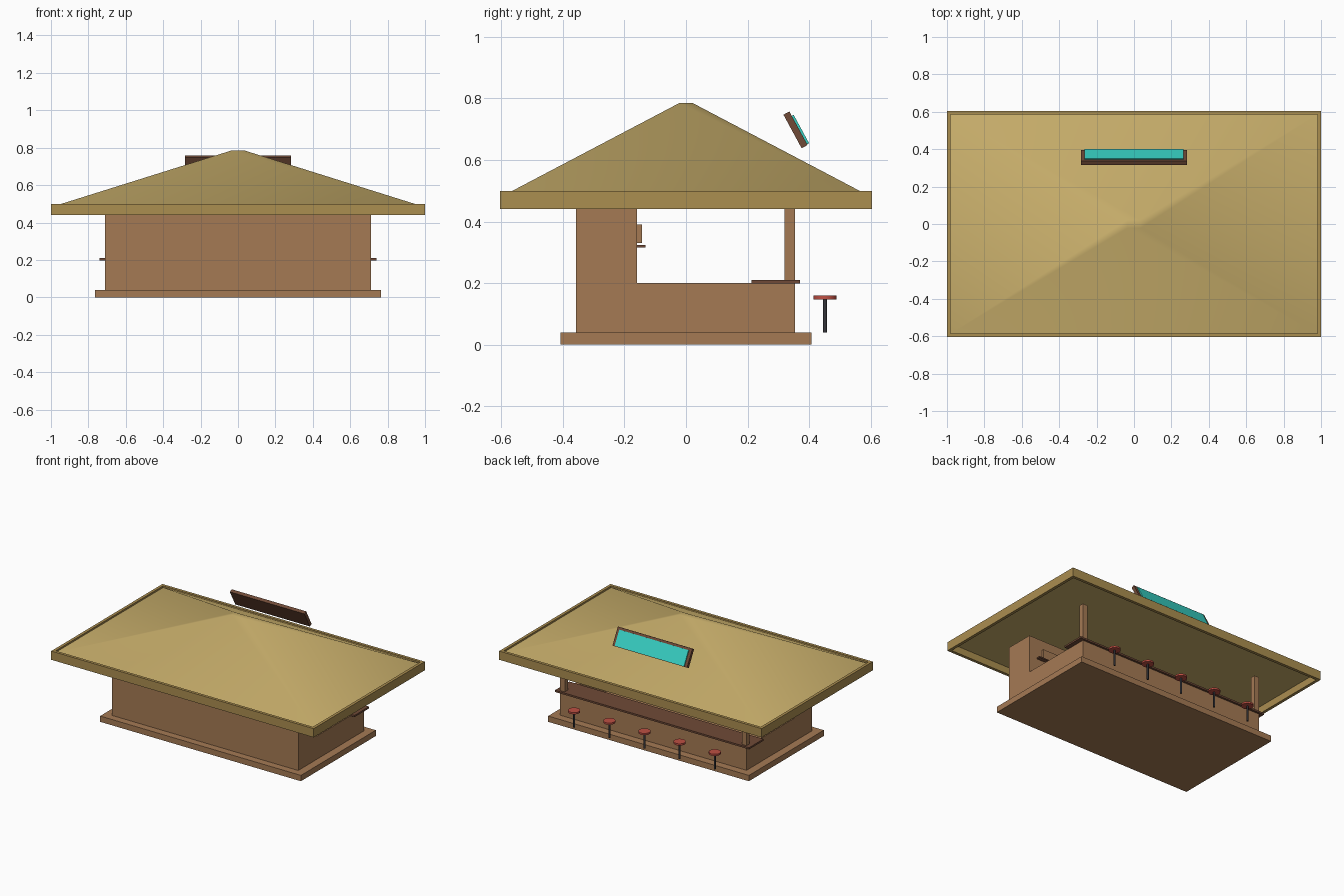
import bpy, bmesh, math
from mathutils import Vector, Matrix

cube = bpy.data.objects.get("Cube")
if cube:
    bpy.data.objects.remove(cube, do_unlink=True)


def material(name, hex_code):
    srgb = [int(hex_code[i:i + 2], 16) / 255 for i in (0, 2, 4)]
    col = [c / 12.92 if c < 0.04 else ((c + 0.055) / 1.055) ** 2.4 for c in srgb] + [1]
    m = bpy.data.materials.new(name)
    m.use_nodes = True
    m.diffuse_color = col
    bsdf = m.node_tree.nodes["Principled BSDF"]
    bsdf.inputs["Base Color"].default_value = col
    bsdf.inputs["Roughness"].default_value = 0.8
    return m


WOOD = material("warm wood", "a57a54")
DARK = material("dark wood", "704a37")
THATCH = material("thatch", "cab06c")
TRIM = material("thatch trim", "ab8e50")
RED = material("red seat", "be4f43")
METAL = material("dark metal", "35353a")
TEAL = material("turquoise", "38d2c6")


def add_object(name, bm, mat):
    bmesh.ops.recalc_face_normals(bm, faces=bm.faces)
    mesh = bpy.data.meshes.new(name)
    bm.to_mesh(mesh)
    bm.free()
    mesh.materials.append(mat)
    obj = bpy.data.objects.new(name, mesh)
    bpy.context.collection.objects.link(obj)
    return obj


def smooth(obj, degrees):
    bpy.ops.object.select_all(action="DESELECT")
    obj.select_set(True)
    bpy.context.view_layer.objects.active = obj
    bpy.ops.object.shade_smooth_by_angle(angle=math.radians(degrees))


def box(name, x, y, z, mat):
    """Box from (low, high) ranges on each axis."""
    bm = bmesh.new()
    bmesh.ops.create_cube(bm, size=1)
    for v in bm.verts:
        v.co = [lo + (c + 0.5) * (hi - lo) for c, (lo, hi) in zip(v.co, (x, y, z))]
    return add_object(name, bm, mat)


def cylinder(name, x, y, z, radius, mat, sides):
    bm = bmesh.new()
    bmesh.ops.create_cone(bm, cap_ends=True, segments=sides, radius1=radius, radius2=radius,
                          depth=z[1] - z[0],
                          matrix=Matrix.Translation((x, y, sum(z) / 2)))
    obj = add_object(name, bm, mat)
    smooth(obj, 40)


def span(half):
    return (-half, half)


# Floor slab and hut walls
box("floor_slab", span(0.765), span(0.408), (0, 0.04), WOOD)
box("rear_wall", span(0.71), (-0.358, -0.16), (0.04, 0.46), WOOD)
box("bar_front", span(0.71), (0.32, 0.355), (0.04, 0.2), WOOD)
for side, s in (("left", 1), ("right", -1)):
    xs = sorted((s * 0.675, s * 0.71))
    box(side + "_low_wall", xs, (-0.16, 0.32), (0.04, 0.2), WOOD)
    box(side + "_post", xs, (0.32, 0.355), (0.2, 0.46), WOOD)

# Bar top, shelf and back board
box("bar_top", span(0.74), (0.213, 0.37), (0.198, 0.21), DARK)
box("shelf", span(0.65), (-0.162, -0.132), (0.315, 0.323), DARK)
box("back_board", span(0.61), (-0.162, -0.143), (0.33, 0.39), WOOD)

# Roof trim: open rectangular frame around the eaves
bm = bmesh.new()
rings = []
for hx, hy, z in ((1, 0.605, 0.44), (1, 0.605, 0.5), (0.98, 0.585, 0.5), (0.98, 0.585, 0.44)):
    rings.append([bm.verts.new((sx * hx, sy * hy, z))
                  for sx, sy in ((-1, -1), (1, -1), (1, 1), (-1, 1))])
for r in range(4):
    a, b = rings[r], rings[(r + 1) % 4]
    for i in range(4):
        j = (i + 1) % 4
        bm.faces.new((a[i], a[j], b[j], b[i]))
add_object("roof_trim", bm, TRIM)

# Hipped roof with a small flat cap, softly shaded
bm = bmesh.new()
bmesh.ops.create_cube(bm, size=2)
for v in bm.verts:
    hx, hy, z = (0.035, 0.022, 0.785) if v.co.z > 0 else (0.982, 0.587, 0.488)
    v.co = (v.co.x * hx, v.co.y * hy, z)
smooth(add_object("thatch_roof", bm, THATCH), 50)

# Tilted sign behind the ridge
tilt = Matrix.Translation((0, 0.356, 0.698)) @ Matrix.Rotation(math.radians(28.5), 4, "X")
sign = box("sign_board", span(0.284), span(0.011), span(0.062), DARK)
panel = box("sign_panel", span(0.264), (0.011, 0.018), (-0.059, 0.046), TEAL)
for part in (sign, panel):
    part.data.transform(tilt)

# Bar stools
for i in range(5):
    x = (i - 2) * 0.268
    cylinder(f"stool_leg_{i + 1}", x, 0.452, (0.04, 0.148), 0.0065, METAL, 12)
    cylinder(f"stool_seat_{i + 1}", x, 0.452, (0.147, 0.159), 0.038, RED, 24)
